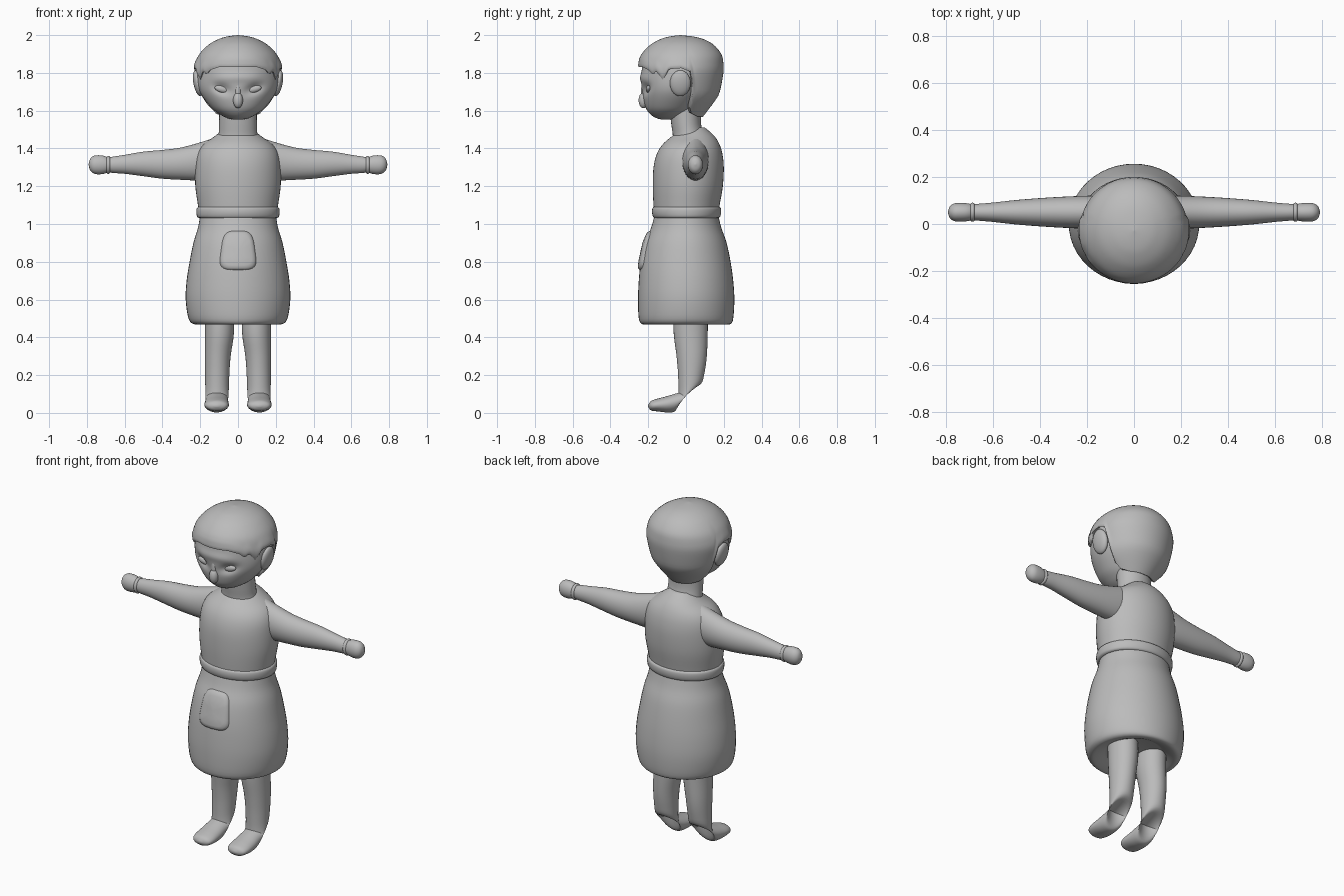
import bpy, bmesh, math
from mathutils import Vector

if "Cube" in bpy.data.objects:
    bpy.data.objects.remove(bpy.data.objects["Cube"])

mat = bpy.data.materials.new("plain grey")
mat.diffuse_color = (0.5, 0.5, 0.5, 1)
mat.use_nodes = True
mat.node_tree.nodes["Principled BSDF"].inputs["Base Color"].default_value = mat.diffuse_color


def finish(name, bm, angle=50):
    """Turn a bmesh into a smooth shaded object."""
    bmesh.ops.remove_doubles(bm, verts=bm.verts, dist=0.0003)
    bmesh.ops.recalc_face_normals(bm, faces=bm.faces)
    me = bpy.data.meshes.new(name)
    bm.to_mesh(me)
    bm.free()
    me.materials.append(mat)
    ob = bpy.data.objects.new(name, me)
    bpy.context.collection.objects.link(ob)
    bpy.context.view_layer.objects.active = ob
    ob.select_set(True)
    bpy.ops.object.shade_smooth_by_angle(angle=math.radians(angle))
    ob.select_set(False)
    return ob


def smooth(rows, steps):
    """Catmull-Rom interpolation through rows of numbers."""
    out = []
    for i in range(len(rows) - 1):
        a, b = rows[max(i - 1, 0)], rows[i]
        c, d = rows[i + 1], rows[min(i + 2, len(rows) - 1)]
        for s in range(steps):
            t = s / steps
            out.append([0.5 * (2*q + (r - p)*t + (2*p - 5*q + 4*r - w)*t*t + (3*q - p - 3*r + w)*t**3)
                        for p, q, r, w in zip(a, b, c, d)])
    return out + [list(rows[-1])]


def at(rows, z):
    """Linear lookup in rows sorted by their first number."""
    for a, b in zip(rows, rows[1:]):
        if z <= b[0]:
            t = max(0, (z - a[0]) / max(b[0] - a[0], 1e-6))
            return [p + (q - p) * t for p, q in zip(a, b)]
    return rows[-1]


def skin(name, rings, caps=True, angle=50):
    """Bridge closed rings of points."""
    bm = bmesh.new()
    vs = [[bm.verts.new(p) for p in r] for r in rings]
    n = len(vs[0])
    for a, b in zip(vs, vs[1:]):
        for i in range(n):
            j = (i + 1) % n
            bm.faces.new((a[i], a[j], b[j], b[i]))
    if caps:
        bm.faces.new(vs[0])
        bm.faces.new(vs[-1])
    return finish(name, bm, angle)


def section(row, n=48):
    """Horizontal oval: height, half width, front y, back y."""
    z, w, f, b = row
    return [Vector((w * math.sin(a), (f + b) / 2 - (b - f) / 2 * math.cos(a), z))
            for a in (2 * math.pi * i / n for i in range(n))]


def ball(name, loc, size, tilt=0):
    bm = bmesh.new()
    bmesh.ops.create_uvsphere(bm, u_segments=24, v_segments=14, radius=1)
    for v in bm.verts:
        x, y, z = v.co.x * size[0], v.co.y * size[1], v.co.z * size[2]
        v.co = (loc[0] + x * math.cos(tilt) - z * math.sin(tilt), loc[1] + y,
                loc[2] + x * math.sin(tilt) + z * math.cos(tilt))
    return finish(name, bm)


# Dress skirt with a turned-under hem
skirt = [(.5, .15, -.15, .15), (.475, .2, -.2, .2), (.47, .235, -.232, .235), (.5, .262, -.25, .25),
         (.6, .277, -.254, .256), (.7, .272, -.25, .25), (.8, .256, -.24, .236), (.9, .236, -.218, .215),
         (.98, .212, -.185, .187), (1.05, .2, -.165, .17)]
skin("skirt", [section(r) for r in smooth(skirt, 4)])

# Bodice and belt
bodice = [(1.02, .2, -.165, .165), (1.1, .212, -.172, .178), (1.2, .226, -.176, .195), (1.3, .226, -.172, .2),
          (1.37, .215, -.155, .193), (1.42, .185, -.125, .178), (1.46, .13, -.08, .155),
          (1.49, .09, -.04, .125), (1.51, .06, 0, .1)]
skin("bodice", [section(r) for r in smooth(bodice, 4)])
belt = [(1.03, .19, -.155, .16), (1.035, .214, -.172, .178), (1.06, .22, -.18, .186),
        (1.085, .217, -.177, .184), (1.092, .2, -.165, .17)]
skin("belt", [section(r) for r in smooth(belt, 3)])

# Pocket: a raised tapered patch following the skirt front
rows = skirt[3:]
rings = []
for k, lift in ((1.0, -.006), (.97, .004), (.88, .011), (.75, .013), (.4, .013), (.02, .013)):
    ring = []
    for i in range(40):
        a = 2 * math.pi * i / 40
        c, s = math.cos(a), math.sin(a)
        u = math.copysign(abs(c) ** .5, c) * k
        v = math.copysign(abs(s) ** .5, s) * k
        x, z = u * (.092 - .015 * v), .86 + .105 * v
        _, w, f, b = at(rows, z)
        y = (f + b) / 2 - (b - f) / 2 * math.sqrt(1 - (x / w) ** 2)
        ring.append((x, y - lift, z))
    rings.append(ring)
skin("pocket", rings)

# Neck
neck = [(1.42, .12, -.07, .11), (1.47, .104, -.07, .095), (1.53, .1, -.078, .08), (1.62, .1, -.09, .08)]
skin("neck", [section(r, 32) for r in smooth(neck, 4)])

# Head, with dented eye sockets and a soft brow
head = [(1.552, .01, -.11, -.09), (1.558, .05, -.15, -.02), (1.58, .095, -.187, .02), (1.62, .145, -.215, .06),
        (1.7, .202, -.232, .12), (1.78, .218, -.235, .16), (1.86, .208, -.225, .17),
        (1.93, .16, -.18, .13), (1.975, .07, -.1, .05)]
rings = [section(r, 96) for r in smooth(head, 8)]
for p in (p for r in rings for p in r if p.y < -.02):
    x = abs(p.x)
    dx, dz = x - .085, p.z - .715 - 1 - .25 * (x - .085)
    p.y += .022 * math.exp(-(dx / .045) ** 2 - (dz / .026) ** 2)
    p.y -= .008 * math.exp(-(x / .12) ** 4 - ((p.z - 1.775) / .025) ** 2)
skin("head", rings)
ball("nose", (0, -.225, 1.655), (.026, .026, .042))
ball("nose_bridge", (0, -.222, 1.7), (.016, .016, .065))

# Hair cap: the lower edge height varies with the angle from the front
hair = smooth([(1.555, .115, -.18, .08), (1.6, .145, -.2, .113), (1.65, .182, -.22, .15), (1.7, .207, -.235, .178),
               (1.8, .229, -.248, .198), (1.85, .225, -.25, .198), (1.9, .204, -.235, .187),
               (1.95, .155, -.187, .145), (1.98, .1, -.132, .09), (1.993, .055, -.085, .035),
               (2.0, .001, -.03, -.028)], 5)
edge = [(0, 1.832), (25, 1.832), (40, 1.815), (47, 1.79), (53, 1.81), (58, 1.79), (63, 1.765), (68, 1.785),
        (73, 1.82), (90, 1.825), (103, 1.805), (107, 1.70), (110, 1.62), (120, 1.585), (140, 1.57), (180, 1.565)]
N, M = 120, 30
cols = []
for i in range(N):
    a = 2 * math.pi * i / N
    deg = math.degrees(a)
    z0 = at(edge, min(deg, 360 - deg))[1]
    col = []
    for j in range(-2, M + 1):
        t = max(j, 0) / M
        z = z0 + (2.0 - z0) * math.sin(t * math.pi / 2)
        _, w, f, b = at(hair, z)
        k = {-2: .84, -1: .95, 0: 1.0}.get(j, 1 + .025 * math.exp(-((j - 2) / 3) ** 2))
        col.append((w * k * math.sin(a), (f + b) / 2 - (b - f) / 2 * min(k, 1.01) * math.cos(a),
                    z + (.006 if j < 0 else 0)))
    cols.append(col)
skin("hair", [[c[j] for c in cols] for j in range(M + 3)], angle=60)

# Arm profile: x, lower z, upper z, half depth
arm = [(.06, 1.25, 1.475, .06), (.13, 1.235, 1.455, .07), (.2, 1.23, 1.432, .07), (.3, 1.234, 1.405, .066),
       (.4, 1.24, 1.392, .06), (.5, 1.253, 1.383, .052), (.6, 1.266, 1.366, .041), (.66, 1.27, 1.357, .036),
       (.685, 1.275, 1.352, .034)]
cuff = [(.675, 1.28, 1.345, .03), (.68, 1.268, 1.358, .039), (.69, 1.266, 1.36, .04), (.698, 1.275, 1.35, .034)]
hand = [(.685, 1.275, 1.35, .033), (.71, 1.266, 1.361, .038), (.74, 1.263, 1.364, .04), (.765, 1.268, 1.36, .037),
        (.783, 1.285, 1.344, .024), (.791, 1.313, 1.317, .002)]

# Leg path: y, z, half width, half thickness, x centre, slope of the ring in degrees
leg = [(.025, .54, .075, .09, .1, 0), (.025, .42, .076, .09, .098, 0), (.03, .3, .068, .08, .107, 0),
       (.028, .2, .064, .07, .11, 8), (.018, .12, .062, .066, .111, 28), (-.025, .067, .06, .06, .112, 62),
       (-.09, .048, .064, .046, .113, 82), (-.15, .042, .064, .034, .113, 88), (-.185, .038, .05, .025, .113, 90),
       (-.2, .037, .01, .006, .113, 90)]

for side, s in (("right", -1), ("left", 1)):
    for name, prof in (("arm", arm), ("cuff", cuff), ("hand", hand)):
        rings = []
        for x, lo, hi, d in smooth(prof, 4):
            rings.append([(s * x, .05 + d * math.cos(a), (lo + hi) / 2 + (hi - lo) / 2 * math.sin(a))
                          for a in (2 * math.pi * i / 32 for i in range(32))])
        skin(f"{side}_{name}", rings)
    rings = []
    for y, z, w, t, xc, sl in smooth(leg, 4):
        r = math.radians(sl)
        rings.append([(s * (xc + w * math.cos(a)), y + t * math.sin(a) * math.cos(r),
                       max(0, z + t * math.sin(a) * math.sin(r)))
                      for a in (2 * math.pi * i / 32 for i in range(32))])
    skin(f"{side}_leg", rings)
    # Ears and closed eyelids
    ball(f"{side}_ear", (s * .212, -.03, 1.745), (.024, .055, .07), s * -.2)
    ball(f"{side}_eyelid", (s * .085, -.198, 1.714), (.04, .014, .018), s * .25)
